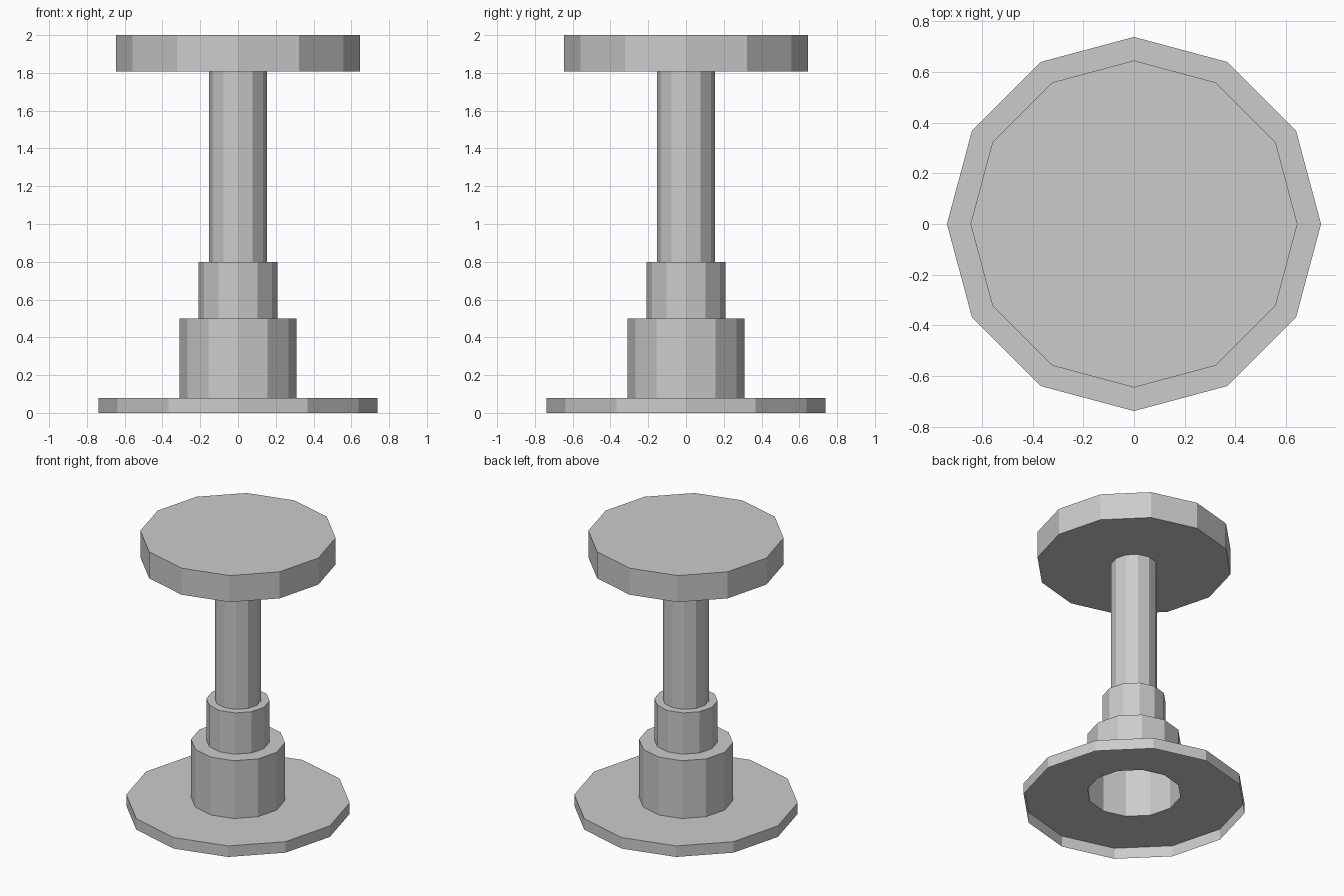
import bpy
import math

if "Cube" in bpy.data.objects:
    bpy.data.objects.remove(bpy.data.objects["Cube"])

SIDES = 12


def lathe(name, profile):
    """Revolve (radius, z) points into a 12-sided flat-faced part; radius 0 ends in one flat cap."""
    cap = profile[-1][0] == 0
    rings = profile[:-1] if cap else profile
    verts = [(r * math.cos(2 * math.pi * i / SIDES), r * math.sin(2 * math.pi * i / SIDES), z)
             for r, z in rings for i in range(SIDES)]
    faces = []
    for k in range(len(rings) - 1):
        a, b = k * SIDES, (k + 1) * SIDES
        for i in range(SIDES):
            j = (i + 1) % SIDES
            faces.append((a + i, a + j, b + j, b + i))
    if cap:
        faces.append(tuple((len(rings) - 1) * SIDES + i for i in range(SIDES)))
    mesh = bpy.data.meshes.new(name)
    mesh.from_pydata(verts, [], faces)
    obj = bpy.data.objects.new(name, mesh)
    bpy.context.collection.objects.link(obj)
    return obj


BASE, COLLAR, SLEEVE, SHAFT, TOP = 0.738, 0.31, 0.209, 0.153, 0.645

# Foot plate: rim and upper face only, open underneath
lathe("foot_plate", [(BASE, 0), (BASE, 0.08), (COLLAR, 0.08)])

# Hollow stepped stem, open at the bottom
lathe("lower_collar", [(COLLAR, 0.08), (COLLAR, 0.50), (SLEEVE, 0.50)])
lathe("upper_collar", [(SLEEVE, 0.50), (SLEEVE, 0.8), (SHAFT, 0.8)])
lathe("shaft", [(SHAFT, 0.8), (SHAFT, 1.807)])

# Round top: underside, rim and one flat cap
lathe("round_top", [(SHAFT, 1.807), (TOP, 1.807), (TOP, 2.0), (0, 2.0)])
